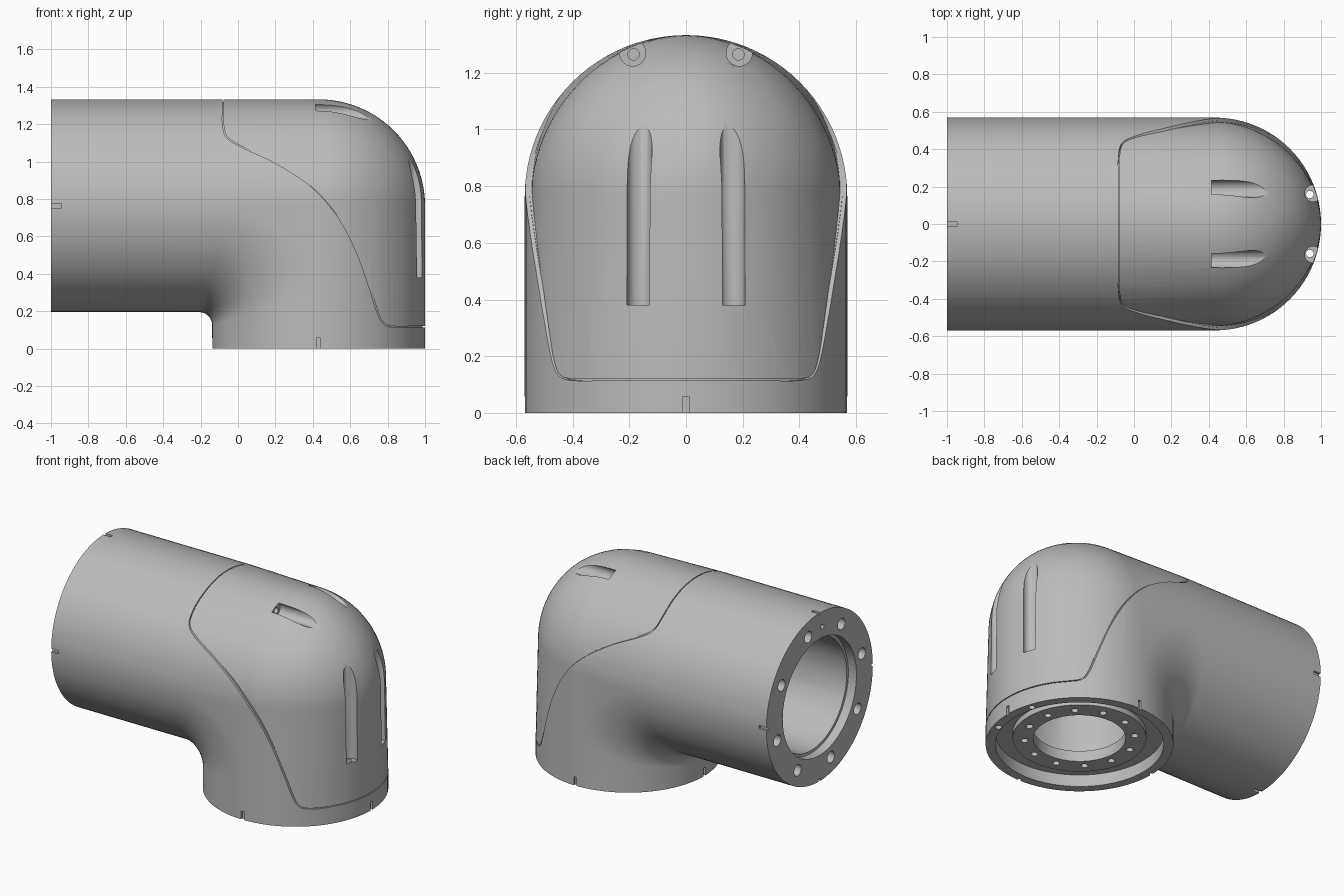
import bpy, bmesh, math
from math import sin, cos, pi, radians, copysign
from mathutils import Vector, geometry

if "Cube" in bpy.data.objects:
    bpy.data.objects.remove(bpy.data.objects["Cube"])

R = 0.569                 # outer pipe radius
BORE = 0.375              # inner passage radius
CX, CZ = 0.431, 0.764     # centre of the bend
END = -1.0                # open end of the horizontal pipe

grey = bpy.data.materials.new("housing_grey")
grey.use_nodes = True
colour = (0.5, 0.5, 0.5, 1)
grey.diffuse_color = colour
grey.node_tree.nodes["Principled BSDF"].inputs["Base Color"].default_value = colour


def loft(bm, rings):
    """Closed solid through equal-sized rings of points."""
    rows = [[bm.verts.new(p) for p in ring] for ring in rings]
    n = len(rows[0])
    for a, b in zip(rows, rows[1:]):
        for i in range(n):
            j = (i + 1) % n
            bm.faces.new((a[i], a[j], b[j], b[i]))
    bm.faces.new(rows[0])
    bm.faces.new(rows[-1])


def circle(centre, r, axis, n):
    pts = []
    for k in range(n):
        a, b = r * cos(2 * pi * k / n), r * sin(2 * pi * k / n)
        pts.append(Vector(centre) + Vector((0, a, b) if axis == "x" else (a, b, 0)))
    return pts


def rod(bm, start, length, r, axis, n=32):
    step = Vector((length, 0, 0) if axis == "x" else (0, 0, length))
    loft(bm, [circle(start, r, axis, n), circle(Vector(start) + step, r, axis, n)])


def box(bm, centre, size):
    made = bmesh.ops.create_cube(bm, size=1)["verts"]
    for v in made:
        v.co = Vector(c + s * q for c, s, q in zip(centre, size, v.co))


def elbow(bm, r, x0, z0, pinch=False, n=96, steps=24):
    """Ball-cornered right-angle pipe; pinch narrows the bend's section."""
    angles = [2 * pi * k / n for k in range(n)]
    round_sec = [(r * cos(t), r * sin(t)) for t in angles]
    bend_sec = round_sec
    if pinch:
        e = 2 / 1.92
        bend_sec = [(r * copysign(abs(cos(t)) ** e, cos(t)),
                     0.96 * r * copysign(abs(sin(t)) ** e, sin(t))) for t in angles]

    def fillet(u):
        return 0.07 + 0.4 * (1 + u / r) if u < -1e-6 else 0

    def bend(u, y, a):
        f = fillet(u)
        q = f if f else u
        return CX + u - f + q * sin(a), y, CZ + u - f + q * cos(a)

    def outer(u, y, a):
        return (CX + u * sin(a), y, CZ + u * cos(a)) if u > -1e-6 else bend(u, y, a)

    rings = [[(x0, y, CZ + u) for u, y in round_sec],
             [(min(-0.09, CX + min(u, 0) - fillet(u)), y, CZ + u) for u, y in round_sec]]
    rings += [[outer(u, y, pi / 2 * k / steps) for u, y in bend_sec] for k in range(steps + 1)]
    rings += [[(CX + u, y, min(0.11, CZ + min(u, 0) - fillet(u))) for u, y in round_sec],
              [(CX + u, y, z0) for u, y in round_sec]]
    loft(bm, rings)
    bmesh.ops.remove_doubles(bm, verts=bm.verts, dist=1e-4)


def finish(name, bm):
    bmesh.ops.recalc_face_normals(bm, faces=bm.faces)
    mesh = bpy.data.meshes.new(name)
    bm.to_mesh(mesh)
    bm.free()
    ob = bpy.data.objects.new(name, mesh)
    bpy.context.collection.objects.link(ob)
    return ob


def cut(target, bm):
    """Subtract a cutter mesh and discard it."""
    cutter = finish("cutter", bm)
    cutter.hide_render = True
    mod = target.modifiers.new("cut", "BOOLEAN")
    mod.operation, mod.solver, mod.object = "DIFFERENCE", "EXACT", cutter
    bpy.context.view_layer.objects.active = target
    bpy.ops.object.modifier_apply(modifier=mod.name)
    bpy.data.objects.remove(cutter)


def skin_cut(target, rings, r, pinch):
    """Subtract a lofted shape only where it lies outside an inner elbow."""
    bm = bmesh.new()
    loft(bm, rings)
    tool = finish("skin_cutter", bm)
    bm = bmesh.new()
    elbow(bm, r, END - 0.2, -0.2, pinch)
    cut(tool, bm)
    bm = bmesh.new()
    bm.from_mesh(tool.data)
    bpy.data.objects.remove(tool)
    cut(target, bm)


# outer housing
bm = bmesh.new()
elbow(bm, R, END, 0)
housing = finish("elbow_housing", bm)

# outline of the cover, smoothed through a few points
path = [(-0.08, 1.5), (-0.08, 1.28), (-0.08, 1.2), (-0.062, 1.135), (0, 1.09), (0.2, 0.995),
        (0.39, 0.87), (0.53, 0.715), (0.63, 0.53), (0.7, 0.34), (0.752, 0.18),
        (0.785, 0.13), (0.84, 0.117), (0.92, 0.117), (1.2, 0.117)]
pts = [Vector((x, 0, z)) for x, z in path]
line = [pts[0]]
for i in range(1, len(pts) - 2):
    p, q = pts[i], pts[i + 1]
    reach = (q - p).length / 3
    h1 = p + (q - pts[i - 1]).normalized() * reach
    h2 = q - (pts[i + 2] - p).normalized() * reach
    line += geometry.interpolate_bezier(p, h1, h2, q, 7)[:-1]
line += pts[-2:]

# cover surface, slightly slimmer than the housing towards its sides
region = line + [Vector((1.2, 0, 1.5))]
skin_cut(housing, [[p + Vector((0, y, 0)) for p in region] for y in (-0.7, 0.7)], R, True)

# seam groove around the cover
rings = []
for i, p in enumerate(line):
    along = (line[min(i + 1, len(line) - 1)] - line[max(i - 1, 0)]).normalized()
    side = Vector((along.z, 0, -along.x)) * 0.003
    rings.append([p + side * s + Vector((0, y, 0))
                  for s, y in ((-1, -0.7), (1, -0.7), (1, 0.7), (-1, 0.7))])
skin_cut(housing, rings, R - 0.014, False)

# mitred inner passage
bm = bmesh.new()
section = [(BORE * cos(pi * k / 36), BORE * sin(pi * k / 36)) for k in range(72)]
loft(bm, [[(END - 0.1, y, CZ + u) for u, y in section],
          [(CX + u, y, CZ + u) for u, y in section],
          [(CX + u, y, 0.115) for u, y in section]])
cut(housing, bm)

# counterbore, lower bore and flange recess
for start, length, r, axis in (((END - 0.1, 0, CZ), 0.16, 0.394, "x"),
                               ((CX, 0, -0.1), 0.3, 0.28, "z"),
                               ((CX, 0, -0.1), 0.143, 0.505, "z")):
    bm = bmesh.new()
    rod(bm, start, length, r, axis, 96)
    cut(housing, bm)

# annular groove in the lower flange
bm = bmesh.new()
outline = ((0.405, -0.1), (0.405, 0.08), (0.51, 0.08), (0.51, -0.1))
rows = [circle((CX, 0, z), r, "z", 96) for r, z in outline]
verts = [[bm.verts.new(p) for p in row] for row in rows]
for k in range(4):
    a, b = verts[k], verts[(k + 1) % 4]
    for i in range(96):
        j = (i + 1) % 96
        bm.faces.new((a[i], a[j], b[j], b[i]))
cut(housing, bm)

# bolt holes, alignment notches and screw channels
bm = bmesh.new()
for k in range(8):
    t = radians(30 + 45 * k)
    rod(bm, (END - 0.05, -0.468 * sin(t), CZ + 0.468 * cos(t)), 0.2, 0.038, "x", 24)
rod(bm, (END - 0.05, -0.03, CZ + 0.465), 0.12, 0.016, "x", 16)
for k in range(12):
    t = radians(15 + 30 * k)
    rod(bm, (CX + 0.335 * cos(t), 0.335 * sin(t), 0.0), 0.09, 0.022, "z", 16)
for k in range(4):
    c, s = round(cos(pi / 2 * k)), round(sin(pi / 2 * k))
    size = 0.03 if c else 0.022, 0.03 if s else 0.022
    box(bm, (END, R * c, CZ + R * s), (0.11, *size))
    box(bm, (CX + R * c, R * s, 0), (*size, 0.115))
for side in (-1, 1):
    rod(bm, (0.957, side * 0.164, 0.38), 1, 0.044, "z")
    rod(bm, (0.415, side * 0.188, 1.27), 1, 0.046, "x")
cut(housing, bm)

# screw holes at the foot of each channel
bm = bmesh.new()
for side in (-1, 1):
    rod(bm, (0.94, side * 0.158, -0.1), 0.5, 0.02, "z", 20)
    rod(bm, (0.25, side * 0.185, 1.265), 0.18, 0.02, "x", 20)
cut(housing, bm)

# material and shading
housing.data.materials.clear()
housing.data.materials.append(grey)
bpy.ops.object.select_all(action="DESELECT")
housing.select_set(True)
bpy.context.view_layer.objects.active = housing
bpy.ops.object.shade_smooth_by_angle(angle=radians(30))
